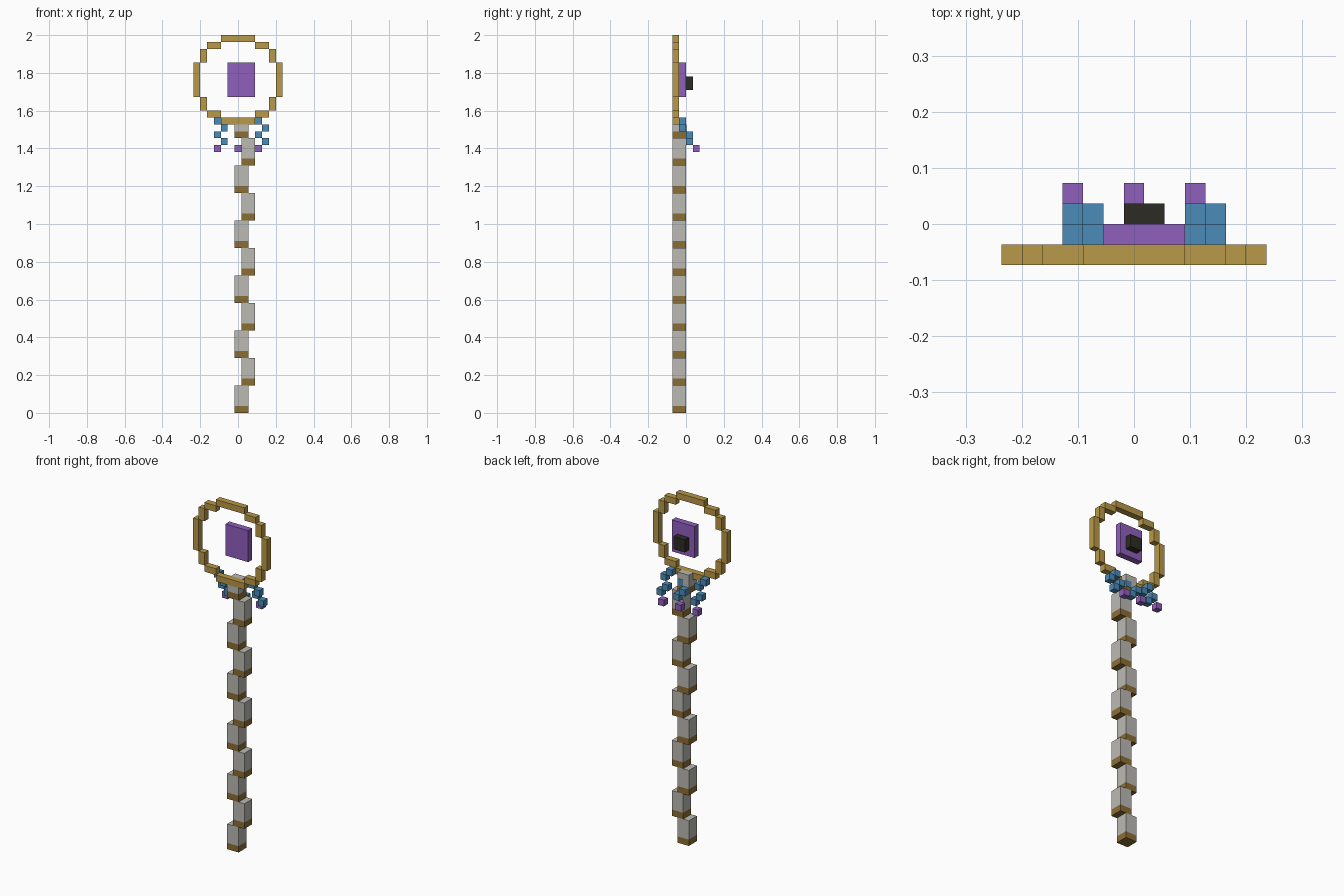
import bpy
import bmesh
from mathutils import Vector

U = 2 / 55                       # one block
ORIGIN = Vector((6.5, 2, 0))     # grid corner to model centre

old = bpy.data.objects.get("Cube")
if old:
    bpy.data.objects.remove(old)


def material(name, *rgb):
    m = bpy.data.materials.new(name)
    m.use_nodes = True
    m.diffuse_color = (*rgb, 1)
    m.node_tree.nodes["Principled BSDF"].inputs["Base Color"].default_value = (*rgb, 1)
    return m


GOLD = material("gold", 0.49, 0.32, 0.065)
BONE = material("pale grey", 0.50, 0.49, 0.45)
BROWN = material("bronze brown", 0.26, 0.157, 0.034)
PURPLE = material("purple", 0.28, 0.115, 0.515)
BLUE = material("blue", 0.07, 0.26, 0.48)
BLACK = material("charcoal", 0.026, 0.024, 0.017)


def blocks(name, mat, boxes):
    """One object from (corner, size) boxes measured in blocks."""
    bm = bmesh.new()
    for corner, size in boxes:
        size = Vector(size)
        centre = Vector(corner) + size / 2 - ORIGIN
        for v in bmesh.ops.create_cube(bm, size=1)["verts"]:
            v.co = (v.co * size + centre) * U
    mesh = bpy.data.meshes.new(name)
    bm.to_mesh(mesh)
    bm.free()
    mesh.materials.append(mat)
    obj = bpy.data.objects.new(name, mesh)
    bpy.context.collection.objects.link(obj)


# Zigzag shaft: pale blocks, each with a bronze band at its foot
for i in range(11):
    x, z = 6 + i % 2, 4 * i
    blocks(f"shaft_band_{i + 1}", BROWN, [((x, 0, z), (2, 2, 1))])
    height = 3 if i < 10 else 1
    blocks(f"shaft_block_{i + 1}", BONE, [((x, 0, z + 1), (2, 2, height))])
blocks("shaft_tip", BONE, [((6, 1, 42), (2, 1, 1))])

# Stepped ring: one quarter's pieces mirrored across and up
ring = []
for z in (42, 54):
    ring.append(((4, 0, z), (5, 1, 1)))
for x in (0, 12):
    ring.append(((x, 0, 46), (1, 1, 5)))
for x, z, w, h in ((2, 43, 2, 1), (1, 44, 1, 2)):
    for px in (x, 13 - x - w):
        for pz in (z, 97 - z - h):
            ring.append(((px, 0, pz), (w, 1, h)))
blocks("ring", GOLD, ring)

# Floating gem with its dark stud behind
blocks("gem", PURPLE, [((5, 1, 46), (4, 1, 5))])
blocks("gem_stud", BLACK, [((6, 2, 47), (2, 1, 2))])

# Three hanging strands of beads, each stepping backward as it falls
for side, x in (("right", 3), ("middle", 6), ("left", 9)):
    beads = []
    for step in range(4):
        if side == "middle" and step == 0:
            continue             # hidden in the shaft tip
        depth = 1 + step // 2
        proud = 0.04 if side == "middle" and step == 1 else 0
        beads.append(((x + step % 2, depth + proud, 42 - step), (1, 1, 1)))
    blocks(f"{side}_strand", BLUE, beads)
    blocks(f"{side}_strand_end", PURPLE, [((x, 3, 38), (1, 1, 1))])
